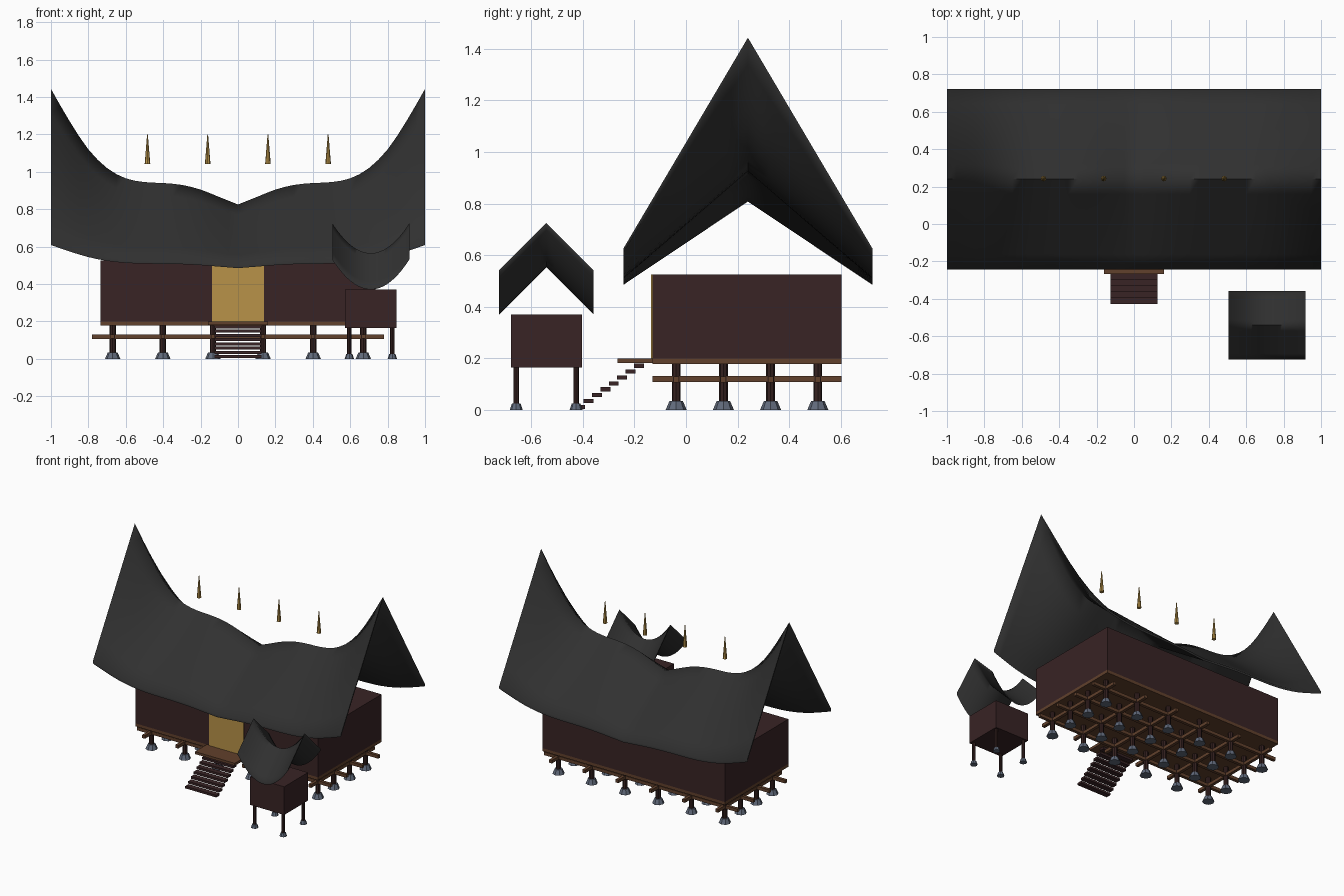
import bpy, bmesh, math
from mathutils import Matrix

cube = bpy.data.objects.get("Cube")
if cube:
    bpy.data.objects.remove(cube, do_unlink=True)


def material(name, rgb):
    m = bpy.data.materials.new(name)
    m.use_nodes = True
    m.diffuse_color = (*rgb, 1)
    m.node_tree.nodes["Principled BSDF"].inputs["Base Color"].default_value = (*rgb, 1)
    return m


THATCH = material("dark thatch", (0.03, 0.03, 0.03))
WALL = material("dark red wood", (0.04, 0.017, 0.018))
POST = material("post wood", (0.035, 0.015, 0.014))
WOOD = material("brown wood", (0.12, 0.052, 0.025))
STONE = material("grey blue stone", (0.12, 0.145, 0.2))
GOLD = material("gold", (0.48, 0.29, 0.065))


def finish(name, bm, mat):
    me = bpy.data.meshes.new(name)
    bm.to_mesh(me)
    bm.free()
    me.materials.append(mat)
    ob = bpy.data.objects.new(name, me)
    bpy.context.collection.objects.link(ob)
    return ob


def box(name, mat, x, y, z):
    """Box from (min, max) ranges."""
    bm = bmesh.new()
    bmesh.ops.create_cube(bm, size=1)
    for v in bm.verts:
        for i, (a, b) in enumerate((x, y, z)):
            v.co[i] = (a + b) / 2 + v.co[i] * (b - a)
    return finish(name, bm, mat)


def taper(name, mat, x, y, z0, z1, r0, r1):
    """Eight-sided post, base or spire."""
    bm = bmesh.new()
    bmesh.ops.create_cone(bm, cap_ends=True, segments=8, radius1=r0, radius2=r1,
                          depth=z1 - z0, matrix=Matrix.Translation((x, y, (z0 + z1) / 2)))
    return finish(name, bm, mat)


def saddle_roof(name, cx, cy, half_x, half_y, ridge, eave, thick):
    """Gabled sheet whose ridge and eaves follow functions of t = 0 (middle) to 1 (end)."""
    bm = bmesh.new()
    bmesh.ops.create_grid(bm, x_segments=40, y_segments=12, size=1)
    for v in bm.verts:
        t, s = abs(v.co.x), abs(v.co.y)
        v.co = (cx + v.co.x * half_x, cy + v.co.y * half_y,
                ridge(t) * (1 - s) + eave(t) * s)
    lower = bmesh.ops.extrude_face_region(bm, geom=bm.faces[:], use_keep_orig=True)
    bmesh.ops.translate(bm, vec=(0, 0, -thick),
                        verts=[g for g in lower["geom"] if isinstance(g, bmesh.types.BMVert)])
    bmesh.ops.recalc_face_normals(bm, faces=bm.faces)
    ob = finish(name, bm, THATCH)
    bpy.ops.object.select_all(action="DESELECT")
    ob.select_set(True)
    bpy.context.view_layer.objects.active = ob
    bpy.ops.object.shade_smooth_by_angle(angle=math.radians(80))


# Main roof with upswept gable ends
HEIGHTS = [0.825, 0.865, 0.905, 0.93, 0.94, 0.945, 0.965, 1.02, 1.12, 1.27, 1.443]


def main_ridge(t):
    i = min(int(t * 10), 9)
    p1, p2 = HEIGHTS[i], HEIGHTS[i + 1]
    p0 = HEIGHTS[i - 1] if i else 2 * p1 - p2
    p3 = HEIGHTS[i + 2] if i < 9 else 2 * p2 - p1
    u = t * 10 - i
    a, b = (p2 - p0) / 2, (p3 - p1) / 2
    return p1 + u * (a + u * (3 * (p2 - p1) - 2 * a - b + u * (2 * (p1 - p2) + a + b)))


saddle_roof("main_roof", 0, 0.24, 1, 0.483, main_ridge,
            lambda t: 0.502 + 0.2 * (main_ridge(t) - HEIGHTS[0]), 0.017)

# House body, floor, doorway panel and porch
box("house_walls", WALL, (-0.735, 0.735), (-0.13, 0.602), (0.2, 0.525))
box("house_floor", WOOD, (-0.735, 0.735), (-0.13, 0.602), (0.178, 0.2))
box("door_panel", GOLD, (-0.14, 0.14), (-0.135, -0.13), (0.2, 0.525))
box("porch", WOOD, (-0.16, 0.16), (-0.266, -0.13), (0.182, 0.2))

# Stairs up to the porch
for i in range(8):
    y, z = -0.41 + i * 0.0325, 0.012 + i * 0.0228
    box(f"step_{i + 1}", WALL, (-0.125, 0.125), (y - 0.019, y + 0.019), (z - 0.008, z + 0.008))

# Posts on stone bases, tied by crossing beams
POST_X = [-0.67 + i * 0.268 for i in range(6)]
POST_Y = [-0.038 + i * 0.183 for i in range(4)]
for x in POST_X:
    for y in POST_Y:
        taper("post_base", STONE, x, y, 0, 0.035, 0.041, 0.026)
        taper("post", POST, x, y, 0.035, 0.18, 0.017, 0.017)
    box("cross_beam", WOOD, (x - 0.011, x + 0.011), (-0.13, 0.602), (0.108, 0.131))
for y in POST_Y:
    box("long_beam", WOOD, (-0.78, 0.78), (y - 0.011, y + 0.011), (0.107, 0.13))

# Golden spires above the ridge
for i in range(4):
    taper("spire", GOLD, -0.484 + i * 0.322, 0.243, 1.042, 1.2, 0.015, 0.002)

# Small granary in front
box("granary_walls", WALL, (0.572, 0.847), (-0.678, -0.404), (0.165, 0.37))
for x in (0.595, 0.825):
    for y in (-0.658, -0.426):
        taper("granary_base", STONE, x, y, 0, 0.025, 0.025, 0.017)
        taper("granary_leg", POST, x, y, 0.025, 0.166, 0.011, 0.011)
saddle_roof("granary_roof", 0.71, -0.541, 0.206, 0.183,
            lambda t: 0.565 + 0.16 * t * t, lambda t: 0.382 + 0.16 * t * t, 0.011)
